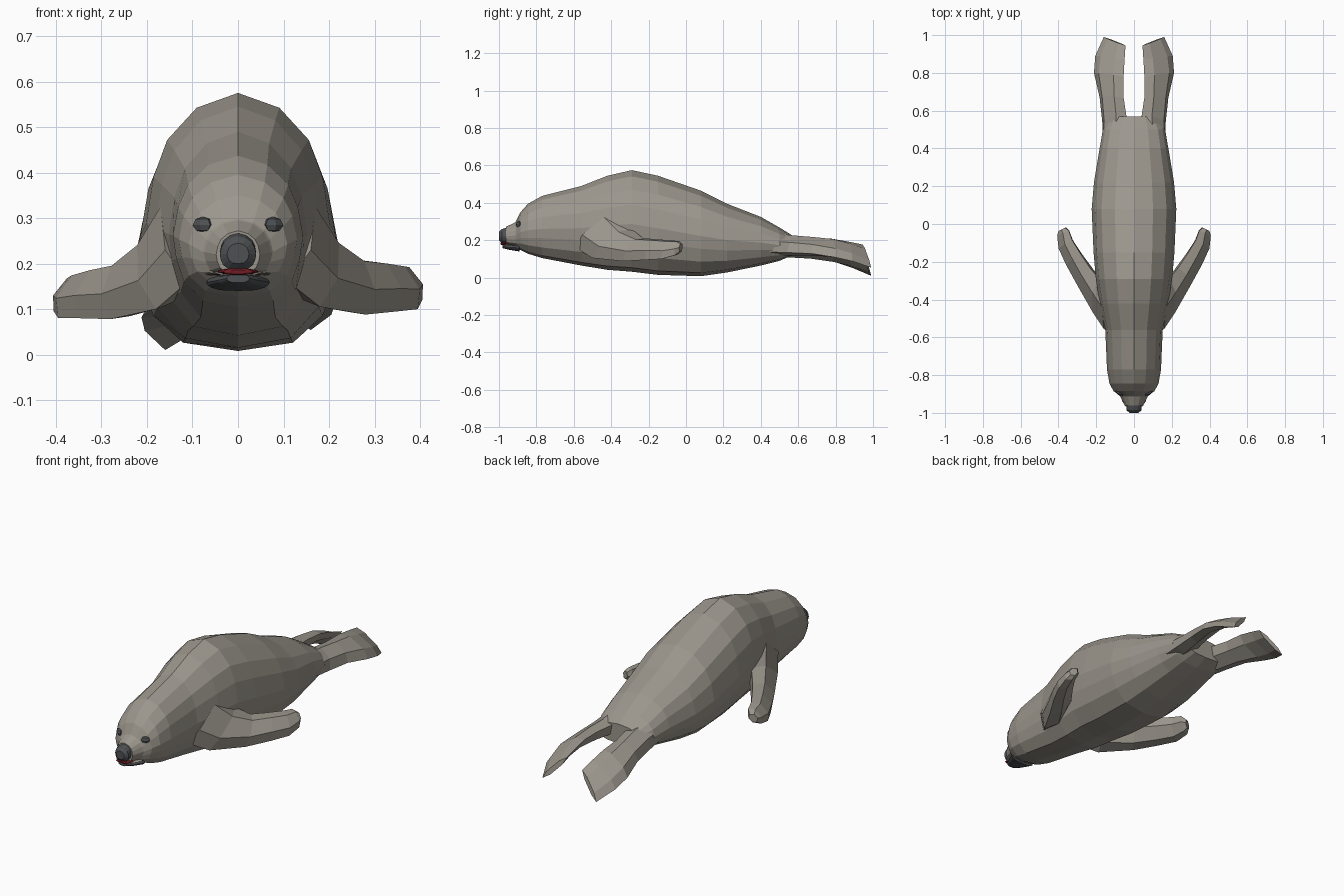
import bpy, bmesh
from mathutils import Vector

if "Cube" in bpy.data.objects:
    bpy.data.objects.remove(bpy.data.objects["Cube"], do_unlink=True)


def material(name, rgb):
    m = bpy.data.materials.new(name)
    m.use_nodes = True
    m.diffuse_color = (*rgb, 1)
    m.node_tree.nodes["Principled BSDF"].inputs["Base Color"].default_value = (*rgb, 1)
    return m


FUR = material("fur grey", (0.33, 0.305, 0.265))
DARK = material("nose grey", (0.075, 0.08, 0.085))
RED = material("mouth red", (0.16, 0.012, 0.018))


def loft(name, rings, mat):
    """Skin a list of equal point rings and cap both ends."""
    bm = bmesh.new()
    rows = [[bm.verts.new(p) for p in ring] for ring in rings]
    n = len(rows[0])
    for a, b in zip(rows, rows[1:]):
        for i in range(n):
            j = (i + 1) % n
            bm.faces.new((a[i], a[j], b[j], b[i]))
    bm.faces.new(rows[0])
    bm.faces.new(rows[-1])
    bmesh.ops.recalc_face_normals(bm, faces=bm.faces)
    me = bpy.data.meshes.new(name)
    bm.to_mesh(me)
    bm.free()
    me.materials.append(mat)
    ob = bpy.data.objects.new(name, me)
    bpy.context.scene.collection.objects.link(ob)
    return ob


# Half cross-section: share of half width, share of height
HALF = [(0, 1), (.45, .94), (.77, .81), (.92, .66), (1, .47),
        (.95, .32), (.83, .17), (.54, .04), (0, 0)]
SECTION = HALF + [(-x, z) for x, z in HALF[-2:0:-1]]


def tube(name, stations, mat):
    """Stations are y, half width, bottom, top."""
    return loft(name, [[(x * w, y, lo + z * (hi - lo)) for x, z in SECTION]
                       for y, w, lo, hi in stations], mat)


# Body and head
tube("body", [
    (-.92, .06, .16, .28), (-.885, .108, .148, .35), (-.845, .13, .128, .395),
    (-.77, .143, .105, .437), (-.56, .152, .065, .49), (-.42, .182, .042, .545),
    (-.29, .202, .032, .575), (-.15, .214, .015, .545), (.08, .224, .008, .465),
    (.22, .212, .028, .395), (.4, .182, .065, .325), (.5, .165, .09, .268),
    (.57, .13, .12, .225)], FUR)

# Muzzle, nose and lower jaw
tube("muzzle", [(-.87, .1, .155, .33), (-.915, .072, .163, .295),
                (-.962, .048, .175, .272)], FUR)
tube("nose", [(-.95, .04, .188, .27), (-.985, .04, .185, .26),
              (-1, .024, .2, .245)], DARK)
tube("lower_jaw", [(-.89, .07, .14, .18), (-.95, .045, .15, .178),
                   (-.98, .025, .158, .178)], DARK)

# Mouth
tube("lips", [(-.9, .072, .172, .184), (-.94, .062, .173, .183),
              (-.965, .045, .174, .182)], FUR)
tube("mouth", [(-.95, .045, .175, .19), (-.988, .032, .175, .19),
               (-.992, .02, .177, .186)], RED)

# Eyes
for side, label in ((1, "left"), (-1, "right")):
    bpy.ops.mesh.primitive_uv_sphere_add(segments=6, ring_count=4, radius=1,
                                         location=(side * .077, -.893, .285))
    eye = bpy.context.object
    eye.name = label + "_eye"
    eye.scale = (.025, .014, .018)
    eye.rotation_euler = (0, 0, side * .5)
    eye.data.materials.append(DARK)


def blade(name, pairs, thick, side, tip_shift):
    """Flat limb between a low outer edge and a high inner edge."""
    rings = []
    last = len(pairs) - 1
    along = Vector(pairs[-1][0]) - Vector(pairs[0][0])
    for i, (lo, hi) in enumerate(pairs):
        t = i / last
        lo, hi = Vector(lo), Vector(hi)
        normal = (hi - lo).cross(along).normalized()
        half = normal * (thick[0] * (1 - t) + thick[1] * t)
        ring = [lo, lo.lerp(hi, .25) + half, lo.lerp(hi, .75) + half,
                hi, lo.lerp(hi, .75) - half, lo.lerp(hi, .25) - half]
        rings.append([(p.x * side, p.y, p.z + tip_shift * t) for p in ring])
    return loft(name, rings, FUR)


FORE = [((.11, -.59, .16), (.13, -.36, .35)),
        ((.18, -.5, .105), (.185, -.29, .26)),
        ((.28, -.335, .088), (.235, -.23, .212)),
        ((.35, -.22, .095), (.285, -.155, .205)),
        ((.395, -.13, .1), (.328, -.085, .2)),
        ((.405, -.06, .12), (.345, -.035, .195)),
        ((.395, -.035, .14), (.365, -.02, .18))]
HIND = [((.15, .36, .14), (.05, .38, .24)),
        ((.168, .54, .13), (.04, .57, .205)),
        ((.182, .67, .12), (.055, .67, .2)),
        ((.212, .8, .095), (.055, .78, .195)),
        ((.205, .89, .07), (.05, .87, .175)),
        ((.16, .99, .032), (.045, .945, .155))]

# Front and hind flippers
for side, label in ((1, "left"), (-1, "right")):
    blade(label + "_front_flipper", FORE, (.055, .018), side, min(side, 0) * .03)
    blade(label + "_hind_flipper", HIND, (.05, .012), side, side * .022)
